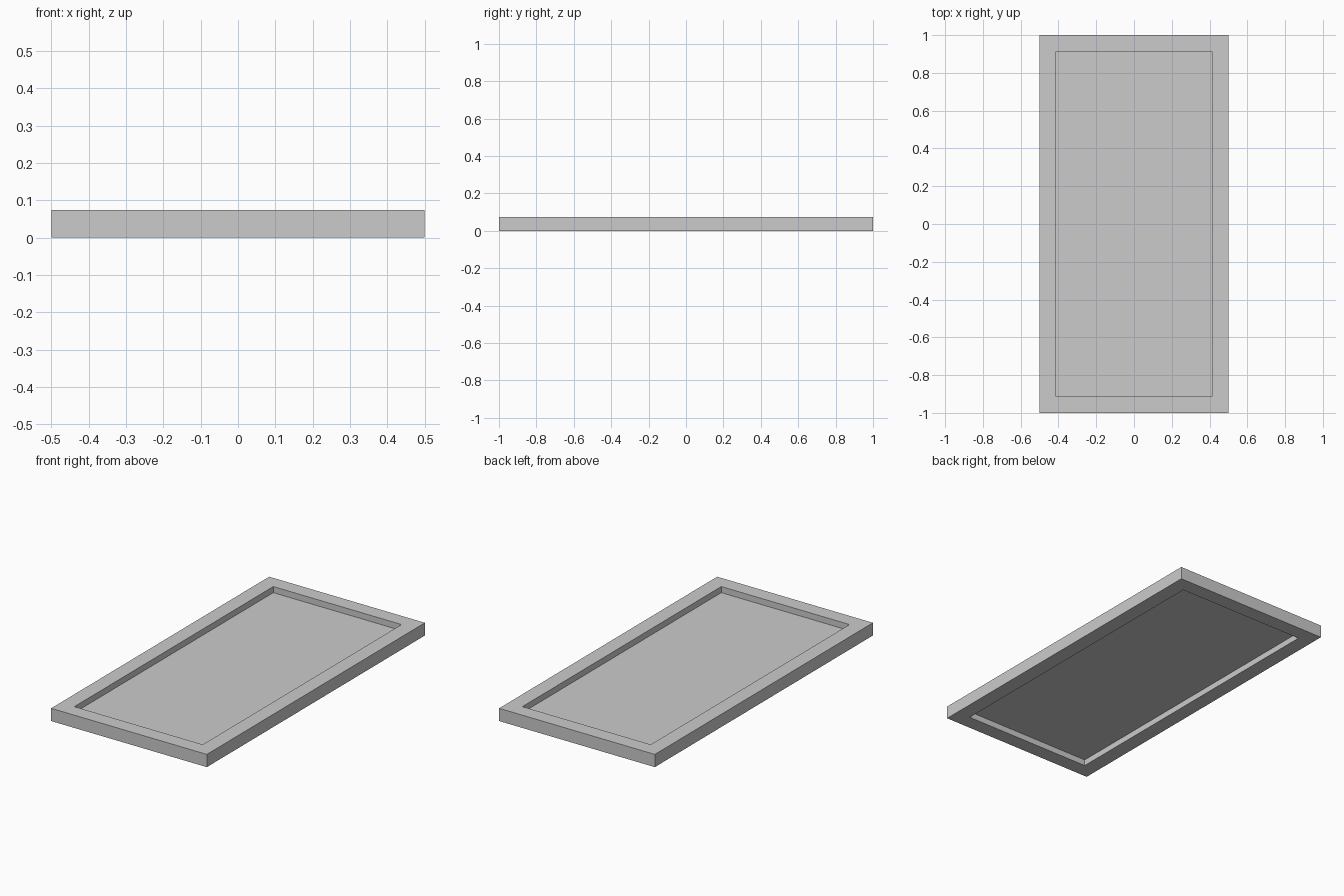
import bpy
import bmesh

if "Cube" in bpy.data.objects:
    bpy.data.objects.remove(bpy.data.objects["Cube"])

W, L, H = 0.5, 1.0, 0.074      # outer half width, half length, height
B = 0.088                      # border width


def finish(name, bm):
    bmesh.ops.recalc_face_normals(bm, faces=bm.faces)
    mesh = bpy.data.meshes.new(name)
    bm.to_mesh(mesh)
    bm.free()
    obj = bpy.data.objects.new(name, mesh)
    bpy.context.collection.objects.link(obj)
    return obj


def ring(bm, x, y, z):
    return [bm.verts.new((sx * x, sy * y, z))
            for sx, sy in ((-1, -1), (1, -1), (1, 1), (-1, 1))]


# Rectangular frame: four rings bridged into a closed loop
bm = bmesh.new()
rings = [ring(bm, W, L, 0), ring(bm, W, L, H),
         ring(bm, W - B, L - B, H), ring(bm, W - B, L - B, 0)]
for i in range(4):
    a, b = rings[i], rings[(i + 1) % 4]
    for j in range(4):
        k = (j + 1) % 4
        bm.faces.new((a[j], a[k], b[k], b[j]))
finish("frame", bm)

# Thin panel held halfway up the opening
bm = bmesh.new()
bmesh.ops.create_cube(bm, size=1)
bmesh.ops.scale(bm, verts=bm.verts, vec=(2 * (W - B), 2 * (L - B), 0.003))
panel = finish("panel", bm)
panel.location.z = H / 2
